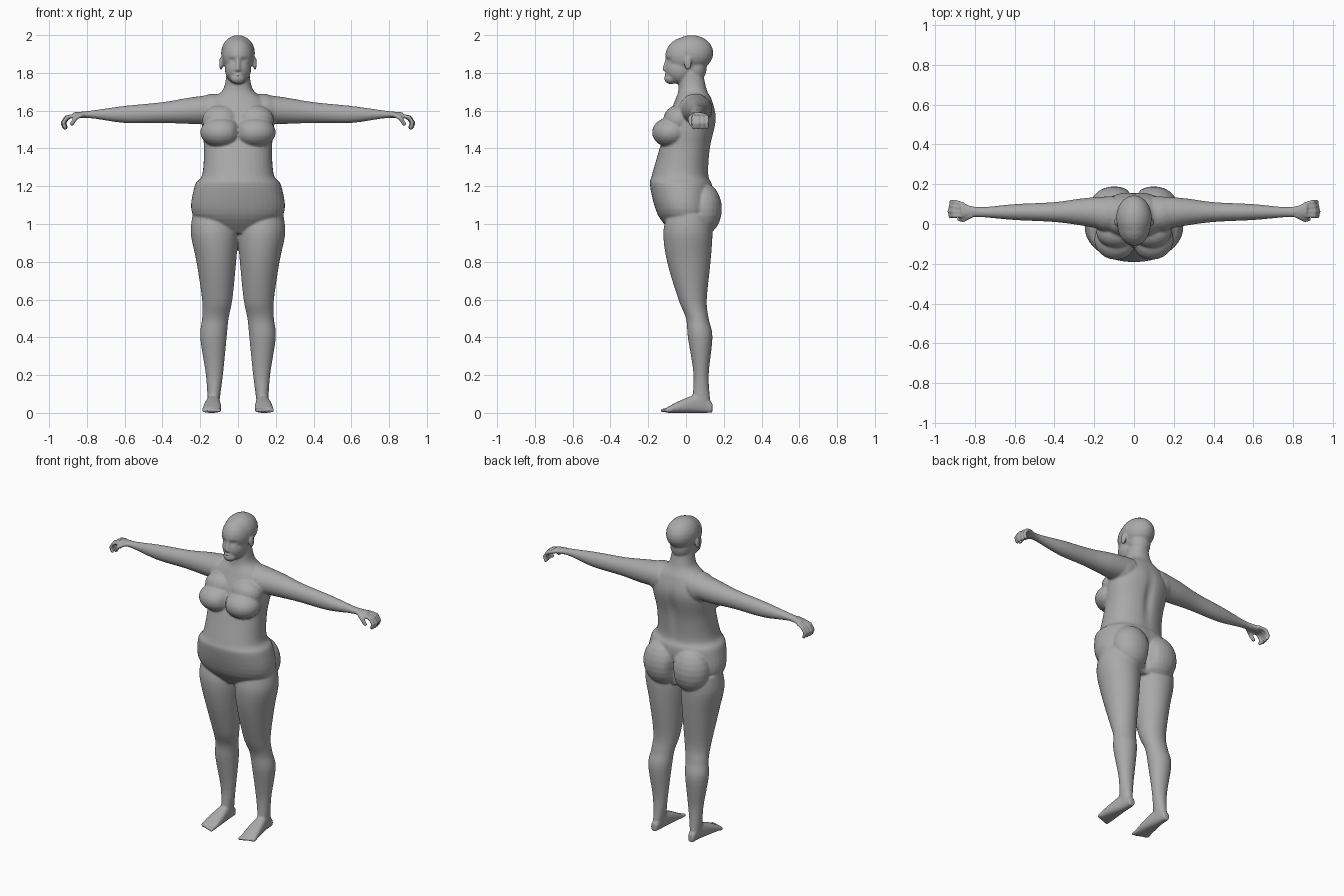
import bpy, bmesh, math
from mathutils import Vector, Matrix

old = bpy.data.objects.get("Cube")
if old:
    bpy.data.objects.remove(old, do_unlink=True)

skin = bpy.data.materials.new("plain_grey")
skin.use_nodes = True
skin.diffuse_color = (.4, .4, .4, 1)
skin.node_tree.nodes["Principled BSDF"].inputs["Base Color"].default_value = skin.diffuse_color

bm = bmesh.new()
BOTH_SIDES = (1, -1)
MIDDLE = (1,)


def smooth_rows(rows, steps=5):
    """Fill in sections between the given ones along a smooth spline."""
    rows = [Vector(row) for row in rows]
    padded = [rows[0], *rows, rows[-1]]
    filled = []
    for before, start, end, after in zip(padded, padded[1:], padded[2:], padded[3:]):
        leave, arrive = (end - before) / 2, (after - start) / 2
        for step in range(steps):
            t = step / steps
            ease = t * t * (3 - 2 * t)
            filled.append(start.lerp(end, ease) + leave * t * (1 - t) ** 2
                          - arrive * t * t * (1 - t))
    return filled + [rows[-1]]


def signed_power(value, power):
    return math.copysign(abs(value) ** power, value)


def loft(rows, place, sides=BOTH_SIDES, power=1, count=40):
    """Skin oval sections; each row is a station, then low and high on two cross axes."""
    for side in sides:
        rings = []
        for station, low_a, high_a, low_b, high_b in smooth_rows(rows):
            ring = []
            for k in range(count):
                angle = math.tau * k / count
                across = (1 + signed_power(math.cos(angle), power)) / 2
                along = (1 + signed_power(math.sin(angle), power)) / 2
                x, y, z = place(station, low_a + (high_a - low_a) * across,
                                low_b + (high_b - low_b) * along)
                ring.append(bm.verts.new((side * x, y, z)))
            rings.append(ring)
        for lower, upper in zip(rings, rings[1:]):
            for k in range(count):
                bm.faces.new((lower[k - 1], lower[k], upper[k], upper[k - 1]))
        bm.faces.new(rings[0])
        bm.faces.new(rings[-1])


def upward(station, a, b):
    return a, b, station


def lengthwise(station, a, b):
    return a, station, b


def sideways(station, a, b):
    return station, a, b


def blob(centre, radii, sides=BOTH_SIDES, segments=24):
    x, y, z = centre
    for side in sides:
        matrix = Matrix.Translation((side * x, y, z)) @ Matrix.Diagonal((*radii, 1))
        bmesh.ops.create_uvsphere(bm, u_segments=segments, v_segments=segments // 2,
                                  radius=1, matrix=matrix)


def digit(points, radius, beads=7):
    """Finger or toe as a chain of overlapping beads."""
    points = [Vector(point) for point in points]
    for start, end in zip(points, points[1:]):
        for bead in range(beads + 1):
            blob(start.lerp(end, bead / beads), [radius] * 3, segments=12)


# Torso and neck: height, half width, front, back
torso = [(.95, .1, -.07, .1), (1.05, .24, -.15, .14), (1.2, .23, -.19, .14),
         (1.26, .19, -.18, .12), (1.4, .18, -.14, .13), (1.55, .19, -.1, .16),
         (1.65, .15, -.06, .14), (1.71, .08, -.04, .11), (1.8, .06, -.04, .09)]
loft([(height, -half, half, front, back) for height, half, front, back in torso],
     upward, MIDDLE, power=.9)

# Bust, shoulders and buttocks
blob((.09, -.08, 1.485), (.11, .1, .08))
blob((.09, -.04, 1.55), (.1, .08, .08))
blob((.13, .05, 1.6), (.1, .09, .09))
blob((.1, .09, 1.08), (.12, .1, .14))

# Head: skull, forehead, jaw, nape, chin and ears
blob((0, .03, 1.905), (.09, .115, .095), MIDDLE)
blob((0, 0, 1.89), (.085, .11, .1), MIDDLE)
blob((0, -.03, 1.82), (.07, .08, .08), MIDDLE)
blob((0, .05, 1.83), (.065, .06, .08), MIDDLE)
blob((0, -.08, 1.77), (.04, .035, .03), MIDDLE)
blob((.09, .01, 1.85), (.01, .02, .035))

# Nose and lips
digit([(0, -.1, 1.87), (0, -.115, 1.82)], .011)
blob((.01, -.105, 1.815), (.01, .01, .01))
for lip in (1.79, 1.78):
    blob((0, -.1, lip), (.025, .015, .006), MIDDLE)

# Legs: height, inner, outer, front, back
loft([(1.05, .02, .24, -.1, .13), (.95, 0, .25, -.12, .14), (.8, .01, .22, -.1, .13),
      (.6, .03, .19, -.04, .11), (.5, .05, .19, 0, .12), (.4, .06, .2, .01, .14),
      (.2, .08, .17, .04, .12), (.05, .1, .16, .03, .13)], upward)

# Feet: station, inner, outer, sole, top
loft([(.14, .11, .15, 0, .05), (.08, .1, .16, 0, .1), (-.02, .09, .18, 0, .07),
      (-.1, .09, .19, 0, .03)], lengthwise, power=.8)
for toe in range(5):
    x = .1 + .02 * toe
    digit([(x, -.08, .016), (x, .007 * toe - .125, .013)], .011)

# Arms and palms: reach, centre depth, centre height, half depth, half height
arm = [(.1, .05, 1.61, .09, .08), (.25, .06, 1.6, .07, .07), (.4, .06, 1.59, .05, .055),
       (.6, .06, 1.58, .04, .045), (.78, .06, 1.58, .025, .02), (.87, .07, 1.575, .04, .016)]
loft([(reach, depth - deep, depth + deep, height - tall, height + tall)
      for reach, depth, height, deep, tall in arm], sideways)

# Fingers fan out and curl down, with the thumbs in front
for finger in range(4):
    y = .04 + .02 * finger
    fan = .004 * finger
    tip = .93 - .005 * abs(finger - 1)
    digit([(.86, y, 1.575), (tip - .02, y + fan, 1.565), (tip, y + fan, 1.535),
           (tip - .01, y + fan, 1.51)], .011)
digit([(.82, .04, 1.58), (.86, .02, 1.56), (.88, .025, 1.53)], .012)

# Fuse the parts into one skin
bmesh.ops.recalc_face_normals(bm, faces=bm.faces)
mesh = bpy.data.meshes.new("body")
bm.to_mesh(mesh)
bm.free()
mesh.materials.append(skin)
body = bpy.data.objects.new("body", mesh)
bpy.context.collection.objects.link(body)
bpy.context.view_layer.objects.active = body
body.select_set(True)
fuse = body.modifiers.new("fuse", "REMESH")
fuse.mode = "VOXEL"
fuse.voxel_size = .006
soften = body.modifiers.new("soften", "SMOOTH")
soften.iterations = 6
for modifier in (fuse.name, soften.name):
    bpy.ops.object.modifier_apply(modifier=modifier)


def sculpt(centre, radii, push):
    """Push the skin along y under a soft brush, the same on both sides."""
    for vertex in body.data.vertices:
        spot = (abs(vertex.co.x), vertex.co.y, vertex.co.z)
        distance = sum(((p - c) / r) ** 2 for p, c, r in zip(spot, centre, radii))
        if distance < 9:
            vertex.co.y += push * math.exp(-distance)


# Buttock cleft, spine groove and cleavage
sculpt((0, .17, 1.04), (.02, .06, .08), push=-.04)
sculpt((0, .15, 1.42), (.03, .05, .14), push=-.014)
sculpt((0, -.15, 1.5), (.02, .06, .05), push=.012)

# Eye sockets, eyes and mouth line
sculpt((.034, -.1, 1.868), (.017, .03, .01), push=.011)
sculpt((.034, -.09, 1.867), (.008, .03, .005), push=-.005)
sculpt((0, -.11, 1.785), (.02, .03, .003), push=.004)

bpy.ops.object.shade_smooth_by_angle(angle=math.radians(50))
